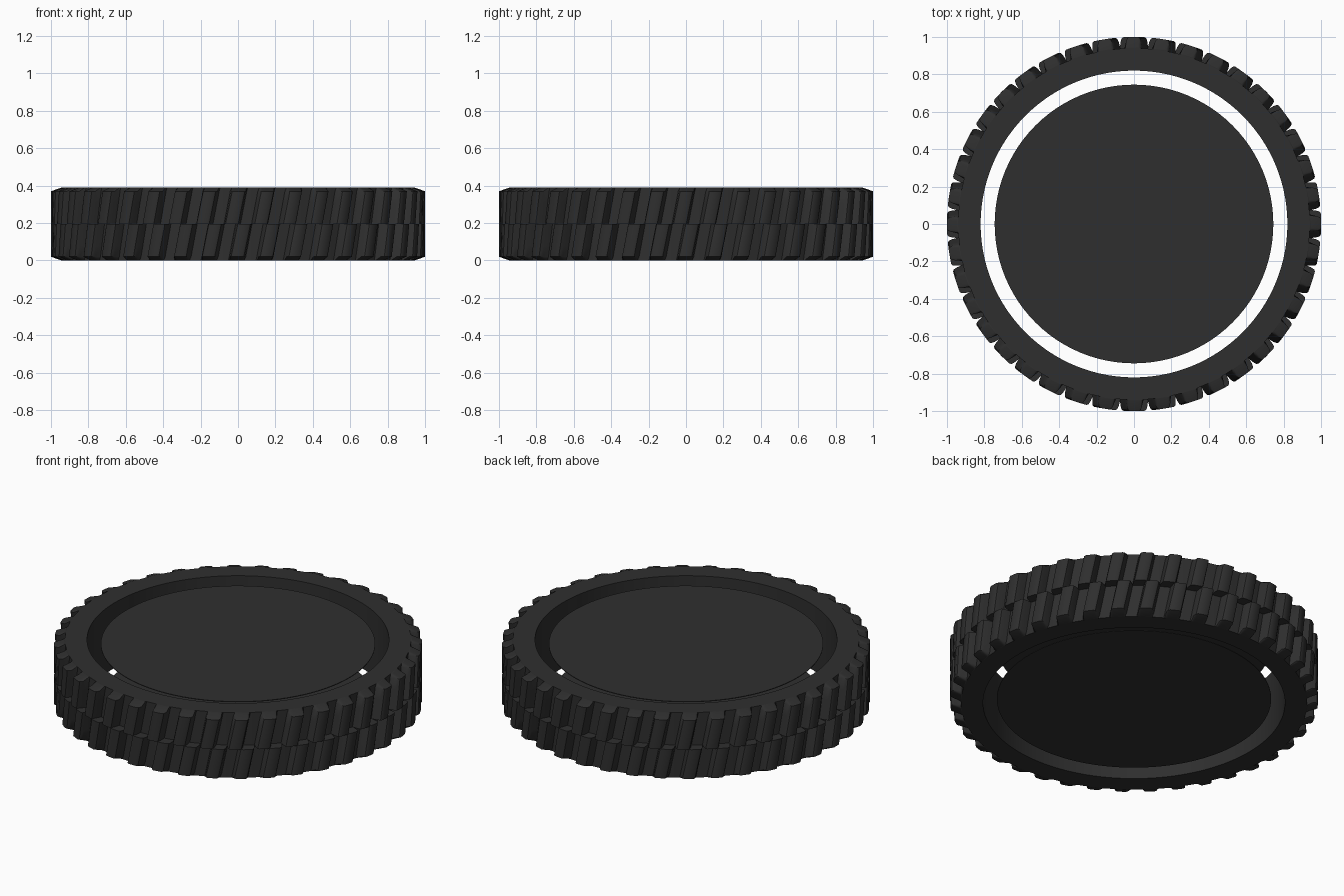
import bpy, bmesh, math

if "Cube" in bpy.data.objects:
    bpy.data.objects.remove(bpy.data.objects["Cube"])

H = 0.39          # tyre width (z)
MID = H / 2
R_BASE = 0.94     # carcass radius below the tread
R_HOLE = 0.82
COUNT = 40        # tread blocks per row
SEG = 160

rubber = bpy.data.materials.new("black_rubber")
rubber.diffuse_color = (0.028, 0.028, 0.028, 1)
rubber.use_nodes = True
rubber.node_tree.nodes["Principled BSDF"].inputs["Base Color"].default_value = rubber.diffuse_color


def finish(name, bm, smooth=True):
    bmesh.ops.recalc_face_normals(bm, faces=bm.faces[:])
    me = bpy.data.meshes.new(name)
    bm.to_mesh(me)
    bm.free()
    me.materials.append(rubber)
    ob = bpy.data.objects.new(name, me)
    bpy.context.collection.objects.link(ob)
    if smooth:
        bpy.ops.object.select_all(action='DESELECT')
        ob.select_set(True)
        bpy.context.view_layer.objects.active = ob
        bpy.ops.object.shade_smooth_by_angle(angle=math.radians(38))
    return ob


def polar(r, a, z):
    return (r * math.sin(a), -r * math.cos(a), z)


# Tyre carcass: rectangular ring
bm = bmesh.new()
profile = [(R_HOLE, 0), (R_BASE, 0), (R_BASE, H), (R_HOLE, H)]
rings = [[bm.verts.new(polar(r, 2 * math.pi * i / SEG, z)) for r, z in profile]
         for i in range(SEG)]
for i in range(SEG):
    a, b = rings[i], rings[(i + 1) % SEG]
    for j in range(4):
        k = (j + 1) % 4
        bm.faces.new((a[j], b[j], b[k], a[k]))
finish("tyre_carcass", bm)

# Tread: two rows of slanted blocks, the lower row is the upper one turned over
section = [(-0.048, 0.935), (-0.041, 0.975), (-0.034, 0.994), (-0.024, 1.0),
           (0.0, 1.0),
           (0.024, 1.0), (0.034, 0.994), (0.041, 0.975), (0.048, 0.935)]
levels = [(MID, 1.0), (0.25, 1.0), (0.31, 1.0), (0.37, 1.0), (H, 0.06)]


def tread_block(bm, angle, flip):
    loops = []
    for z, bulge in levels:
        lean = -0.033 + 0.04 * (z - MID) / MID
        loop = []
        for u, r in section:
            rr = R_BASE + (r - R_BASE) * bulge
            loop.append(bm.verts.new(
                polar(rr, angle + flip * (u + lean), z if flip > 0 else H - z)))
        loops.append(loop)
    for a, b in zip(loops, loops[1:]):
        for j in range(len(section) - 1):
            bm.faces.new((a[j], a[j + 1], b[j + 1], b[j]))
    bm.faces.new(loops[0])
    bm.faces.new(loops[-1])


for name, flip in (("upper_tread", 1), ("lower_tread", -1)):
    bm = bmesh.new()
    for i in range(COUNT):
        tread_block(bm, 2 * math.pi * i / COUNT, flip)
    finish(name, bm)

# Two thin hub discs, slightly recessed in each side
for name, z in (("upper_disc", 0.361), ("lower_disc", 0.025)):
    bm = bmesh.new()
    bmesh.ops.create_cone(bm, cap_ends=True, segments=96, radius1=0.745,
                          radius2=0.745, depth=0.004)
    bmesh.ops.translate(bm, verts=bm.verts[:], vec=(0, 0, z + 0.002))
    finish(name, bm)
